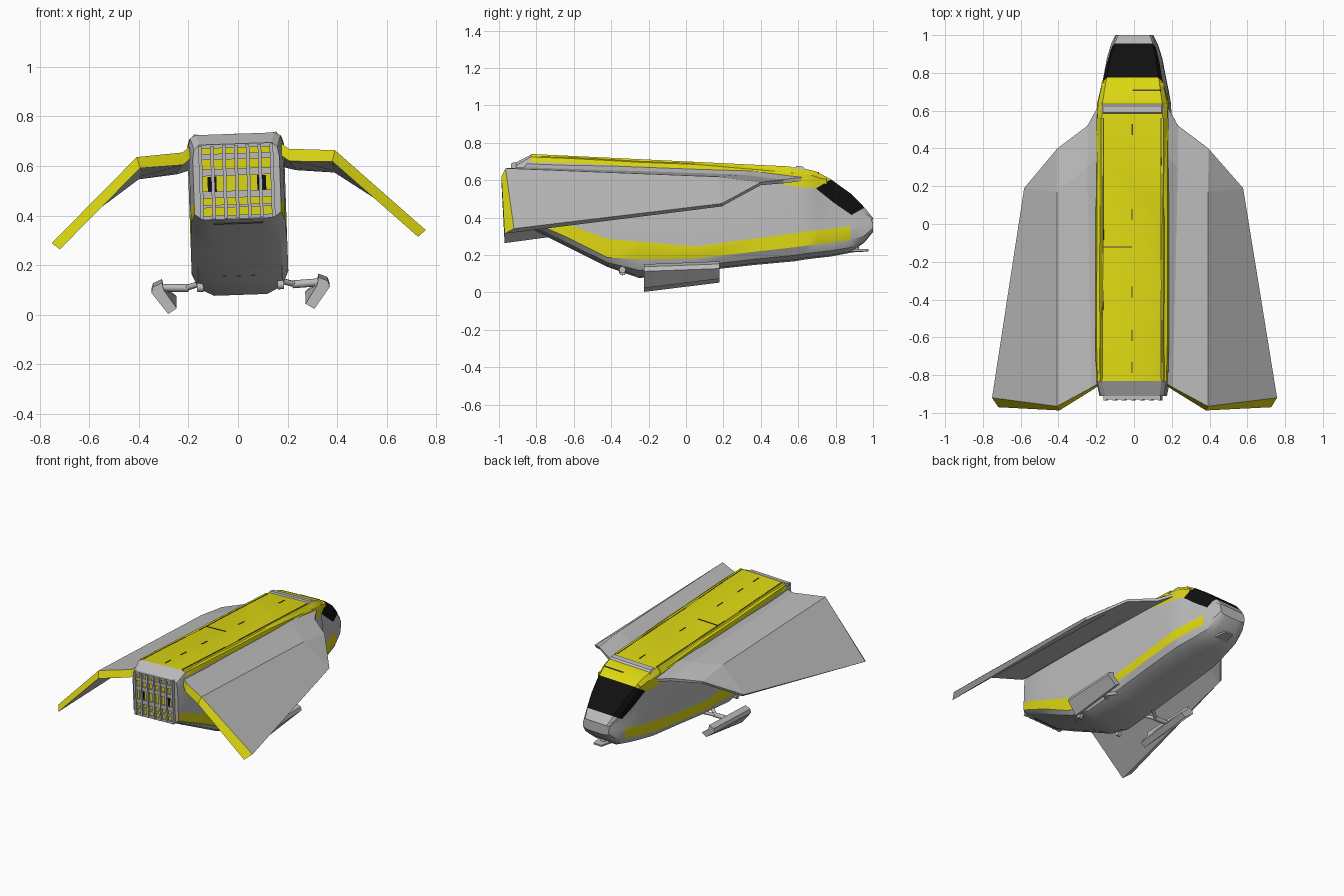
import bpy, bmesh, math
from mathutils import Matrix, Vector

if "Cube" in bpy.data.objects:
    bpy.data.objects.remove(bpy.data.objects["Cube"])

# Slight bank of the whole craft
BANK = (Matrix.Translation((0, 0, .4)) @ Matrix.Rotation(math.radians(-2), 4, 'Y')
        @ Matrix.Translation((0, 0, -.4)))


def mat(name, c):
    m = bpy.data.materials.new(name)
    m.diffuse_color = (*c, 1)
    m.use_nodes = True
    m.node_tree.nodes["Principled BSDF"].inputs["Base Color"].default_value = m.diffuse_color
    return m


GREY, YELLOW, BLACK, DARK = range(4)
MATS = [mat("hull_grey", (.5, .5, .5)), mat("panel_yellow", (.72, .68, .006)),
        mat("glass_black", (.005, .005, .005)), mat("seam_dark", (.06, .06, .05))]


def make(name, verts, faces, colours=GREY, smooth=None):
    """Build a mesh object; colours is one index or one per face."""
    me = bpy.data.meshes.new(name)
    me.from_pydata([BANK @ Vector(v) for v in verts], [], faces)
    for m in MATS:
        me.materials.append(m)
    for i, p in enumerate(me.polygons):
        p.material_index = colours if isinstance(colours, int) else colours[i]
    bm = bmesh.new()
    bm.from_mesh(me)
    bmesh.ops.remove_doubles(bm, verts=bm.verts, dist=1e-5)
    bmesh.ops.recalc_face_normals(bm, faces=bm.faces)
    bm.to_mesh(me)
    bm.free()
    ob = bpy.data.objects.new(name, me)
    bpy.context.collection.objects.link(ob)
    if smooth:
        bpy.ops.object.select_all(action='DESELECT')
        ob.select_set(True)
        bpy.context.view_layer.objects.active = ob
        bpy.ops.object.shade_smooth_by_angle(angle=math.radians(smooth))
    return ob


def prism(name, a, b, colour=GREY, smooth=None):
    """Solid between two matching outlines."""
    n = len(a)
    faces = [tuple(range(n)), tuple(range(n, 2 * n))]
    faces += [(i, (i + 1) % n, n + (i + 1) % n, n + i) for i in range(n)]
    return make(name, a + b, faces, colour, smooth)


def box(name, x, y, z, colour=GREY):
    a, b = [[(x[0], q, z[0]), (x[1], q, z[0]), (x[1], q, z[1]), (x[0], q, z[1])] for q in y]
    return prism(name, a, b, colour)


def rod(name, p, q, r, sides=8):
    p, q = Vector(p), Vector(q)
    rot = (q - p).to_track_quat('Z', 'Y')
    ring = [rot @ Vector((r * math.cos(t), r * math.sin(t), 0))
            for t in (2 * math.pi * k / sides for k in range(sides))]
    return prism(name, [p + v for v in ring], [q + v for v in ring], GREY, 50)


# Fuselage sections: y, half width, bottom, stripe low, stripe high, roof edge, top, roof edge y shift
SECTIONS = [
    (-.91, .175, .385, .41, .46, .63, .69, 0),
    (-.83, .19, .345, .375, .44, .69, .73, 0),
    (-.64, .195, .25, .29, .36, .685, .722, 0),
    (-.42, .195, .14, .18, .28, .675, .71, 0),
    (-.25, .195, .08, .17, .265, .665, .70, 0),
    (.05, .195, .115, .175, .24, .655, .688, 0),
    (.36, .195, .15, .21, .28, .60, .674, 0),
    (.58, .193, .17, .235, .31, .56, .663, 0),
    (.64, .19, .18, .243, .32, .555, .655, 0),
    (.70, .18, .187, .25, .325, .555, .64, -.02),
    (.775, .165, .195, .26, .335, .55, .60, -.08),
    (.88, .145, .215, .275, .35, .475, .525, -.09),
    (.955, .122, .27, .30, .36, .41, .45, -.07),
    (1.0, .10, .325, .34, .365, .385, .395, -.01),
]


def section(y, w, zb, s1, s2, c, zt, dy):
    h = zt - c
    half = [(.55 * w, y, zb), (.87 * w, y, zb + .35 * (s1 - zb)), (w, y, s1), (w, y, s2),
            (w, y + dy, c), (.96 * w, y + dy * .3, c + .7 * h), (.83 * w, y, zt)]
    return half + [(-x, yy, z) for x, yy, z in reversed(half)]


rings = [section(*s) for s in SECTIONS]
N = len(rings[0])
verts = [v for r in rings for v in r]
faces, cols = [], []
for i in range(len(rings) - 1):
    for j in range(N):
        k = (j + 1) % N
        faces.append((i * N + j, i * N + k, (i + 1) * N + k, (i + 1) * N + j))
        roof, stripe = 4 <= j <= 8, j in (2, 10)
        col = GREY
        if stripe and i < 11:
            col = YELLOW
        if roof and 1 <= i < 10:
            col = YELLOW
        if roof and 10 <= i < 12:
            col = BLACK
        cols.append(col)
faces += [tuple(range(N)), tuple(range(len(verts) - N, len(verts)))]
make("fuselage", verts, faces, cols + [GREY, GREY], 28)


def roof_z(y):
    """Height of the long roof panel."""
    pts = [(s[0], s[6]) for s in SECTIONS]
    for (a, za), (b, zb) in zip(pts, pts[1:]):
        if a <= y <= b:
            return za + (zb - za) * (y - a) / (b - a)


# Raised band behind the cockpit crown
prism("roof_band", [(-.165, .58, .655), (-.155, .59, .672), (-.155, .625, .668), (-.165, .645, .645)],
      [(.165, .58, .655), (.155, .59, .672), (.155, .625, .668), (.165, .645, .645)])


# Dark seams on the roof
def seam(x0, x1, y0, y1):
    lo, hi = roof_z(y0), roof_z(y1)
    a = [(x0, y0, lo - .003), (x1, y0, lo - .003), (x1, y0, lo + .003), (x0, y0, lo + .003)]
    b = [(x0, y1, hi - .003), (x1, y1, hi - .003), (x1, y1, hi + .003), (x0, y1, hi + .003)]
    prism("roof_seam", a, b, DARK)


for y in (.47, .02, -.39, -.62, -.79):
    seam(-.003, .003, y, y + .06)
seam(-.15, 0, -.125, -.119)
seam(0, .15, .705, .711)
for s in (-1, 1):
    seam(s * .154 - .002, s * .154 + .002, -.82, -.35)
    seam(s * .152 - .002, s * .152 + .002, -.2, .56)

# Rear ramp seam lines
for z, y in ((.16, -.45), (.37, -.885)):
    box("ramp_seam", (-.1, .1), (y - .005, y + .03), (z - .003, z + .002), DARK)

# Rear grille: yellow backing, dark vents and a lattice of bars
box("grille_panel", (-.145, .145), (-.916, -.908), (.395, .685), YELLOW)
for x in (-.1, .1):
    box("grille_vent", (x - .018, x + .018), (-.92, -.914), (.50, .56), BLACK)
for k in range(7):
    x = -.144 + .048 * k
    box("grille_upright", (x - .007, x + .007), (-.935, -.905), (.39, .685))
for z, h in ((.682, .008), (.64, .012), (.577, .014), (.487, .014), (.44, .006), (.395, .008)):
    box("grille_crossbar", (-.15, .15), (-.928, -.905), (z - h, z + h))

# Wing skin: rear, middle and front rows running from root to tip
WING_TOP = [
    [(.165, -.835, .70), (.215, -.865, .662), (.40, -.965, .65), (.755, -.92, .315)],
    [(.185, .35, .645), (.24, .30, .622), (.40, .17, .605), (.58, .19, .455)],
    [(.185, .62, .61), (.24, .52, .595), (.40, .40, .575), (.58, .19, .455)],
]
# Offsets from upper to lower skin, per row
DROP = [[(0, -.01, -.05), (0, -.015, -.05), (-.012, -.022, -.045), (-.032, -.05, -.026)],
        [(0, 0, -.04), (0, 0, -.04), (-.01, 0, -.035), (-.012, 0, -.015)],
        [(0, 0, -.02), (0, 0, -.02), (-.005, 0, -.015), (-.012, 0, -.015)]]
top = [v for row in WING_TOP for v in row]
low = [tuple(a + b for a, b in zip(v, d)) for v, d in zip(top, [d for r in DROP for d in r])]
wf, wc = [], []
for r in range(2):
    for j in range(3):
        q = [r * 4 + j, r * 4 + j + 1, r * 4 + j + 5, r * 4 + j + 4]
        if r == 1 and j == 2:
            q = [6, 7, 10]
        wf += [tuple(q), tuple(k + 12 for k in q)]
        wc += [GREY, GREY]
edge = [0, 1, 2, 3, 7, 10, 9, 8, 4]
for a, b in zip(edge, edge[1:] + edge[:1]):
    wf.append((a, b, b + 12, a + 12))
    wc.append(YELLOW if a < 3 else GREY)
for s, side in ((1, "right"), (-1, "left")):
    make(side + "_wing", [(s * x, y, z) for x, y, z in top + low], wf, wc)

    # Yellow crown ribs beside the cockpit
    prism(side + "_crown_rib",
          [(s * .185, .40, .61), (s * .185, .40, .635), (s * .165, .40, .645)],
          [(s * .165, .75, .575), (s * .165, .75, .60), (s * .14, .75, .615)], YELLOW)
    # Roof edge rail
    prism(side + "_roof_rail",
          [(s * .15, -.83, .725), (s * .165, -.83, .735), (s * .19, -.83, .70)],
          [(s * .15, .56, .66), (s * .165, .56, .668), (s * .19, .56, .63)], YELLOW)

    # Landing ski: slanted pad with a rising underside
    pad = [(.26, .035), (.295, .013), (.36, .10), (.352, .125), (.315, .14), (.31, .11)]
    a = [(s * x, -.225, z) for x, z in pad]
    b = [(s * x, .18, z + (.05 if z < .05 else .015)) for x, z in pad]
    prism(side + "_ski", a, b)
    for y in (-.08, .02):
        rod(side + "_ski_arm", (s * .15, y, .135), (s * .22, -.03, .115), .012)
    rod(side + "_ski_strut", (s * .21, -.03, .115), (s * .325, -.03, .12), .016)
    # Ramp hinge
    rod(side + "_ramp_hinge", (s * .15, -.34, .115), (s * .175, -.34, .115), .018, 12)

# Nose skid
prism("nose_skid", [(-.05, .87, .215), (.05, .87, .215), (.05, .87, .23), (-.05, .87, .23)],
      [(-.03, .975, .22), (.03, .975, .22), (.03, .975, .23), (-.03, .975, .23)])
rod("nose_skid_strut", (0, .91, .22), (0, .90, .27), .018)
